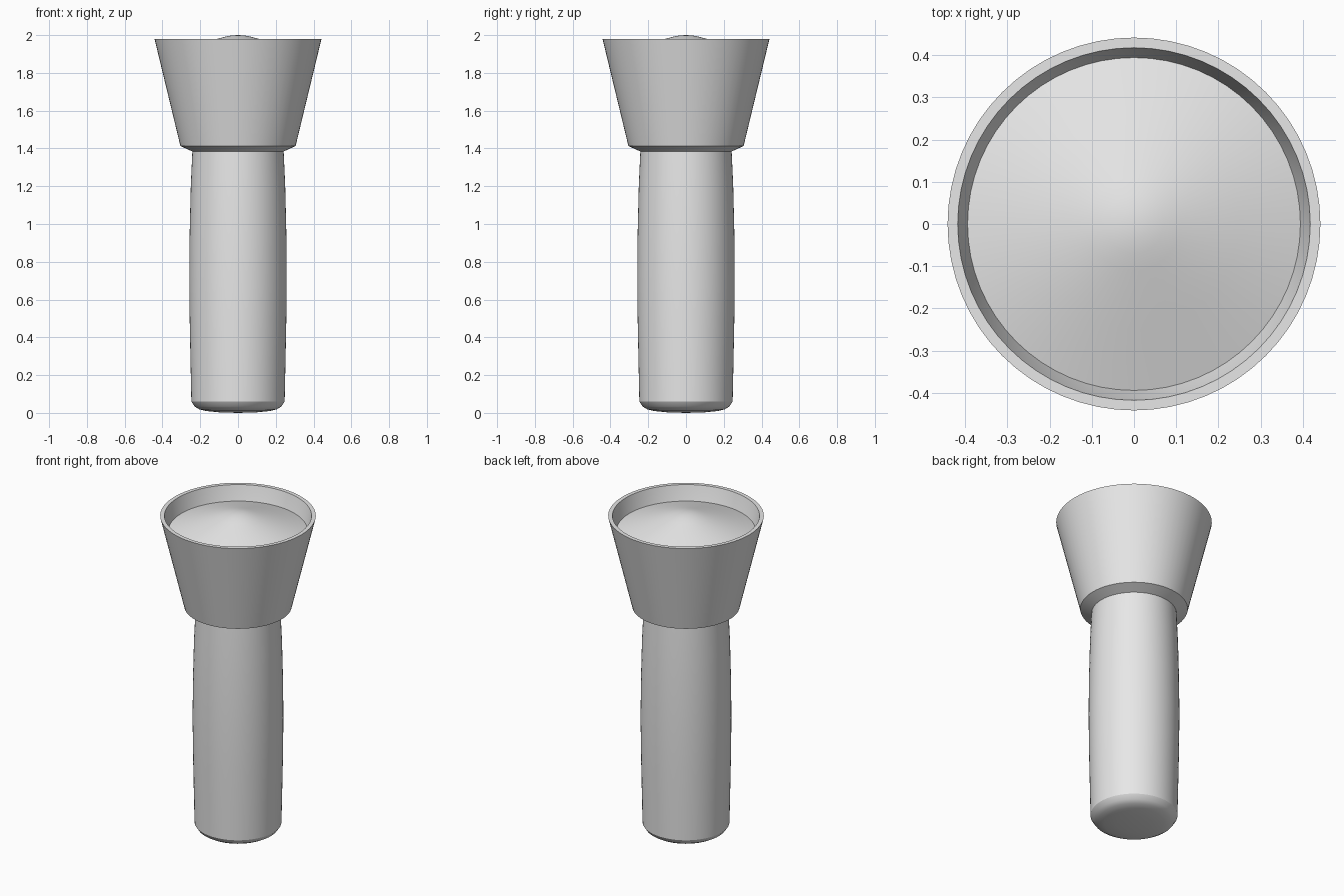
import bpy, bmesh, math

if "Cube" in bpy.data.objects:
    bpy.data.objects.remove(bpy.data.objects["Cube"], do_unlink=True)

grey = bpy.data.materials.new("plain_grey")
grey.use_nodes = True
grey.diffuse_color = (0.8, 0.8, 0.8, 1)
grey.node_tree.nodes["Principled BSDF"].inputs["Base Color"].default_value = (0.8, 0.8, 0.8, 1)


def lathe(name, profile, closed=False, steps=64):
    """Spin an (r, z) profile around the z axis into a smooth solid."""
    bm = bmesh.new()
    verts = [bm.verts.new((r, 0, z)) for r, z in profile]
    pairs = list(zip(verts, verts[1:]))
    if closed:
        pairs.append((verts[-1], verts[0]))
    edges = [bm.edges.new(p) for p in pairs]
    bmesh.ops.spin(bm, geom=verts + edges, cent=(0, 0, 0), axis=(0, 0, 1),
                   angle=math.tau, steps=steps)
    bmesh.ops.remove_doubles(bm, verts=bm.verts[:], dist=0.0001)
    bmesh.ops.recalc_face_normals(bm, faces=bm.faces[:])
    mesh = bpy.data.meshes.new(name)
    bm.to_mesh(mesh)
    bm.free()
    mesh.materials.append(grey)
    obj = bpy.data.objects.new(name, mesh)
    bpy.context.collection.objects.link(obj)
    bpy.ops.object.select_all(action="DESELECT")
    obj.select_set(True)
    bpy.context.view_layer.objects.active = obj
    bpy.ops.object.shade_smooth_by_angle(angle=math.radians(28))
    return obj


# Gently swelling grip with a rounded butt
lathe("handle", [
    (0, 0), (0.1, 0.003), (0.17, 0.01), (0.205, 0.019), (0.23, 0.034), (0.247, 0.06),
    (0.251, 0.25), (0.256, 0.5), (0.258, 0.72), (0.256, 0.95), (0.25, 1.2),
    (0.241, 1.4), (0, 1.4)])

# Flared head with a chamfered base and a thin rim
lathe("flared_head", [
    (0.235, 1.381), (0.305, 1.413), (0.442, 1.98), (0.418, 1.98),
    (0.394, 1.885), (0.235, 1.45)], closed=True)

# Conical lens with a softened tip, recessed in the rim
lathe("lens", [
    (0, 1.87), (0.394, 1.87), (0.396, 1.887), (0.25, 1.934), (0.11, 1.98),
    (0.07, 1.991), (0.035, 1.998), (0, 2.0)])
